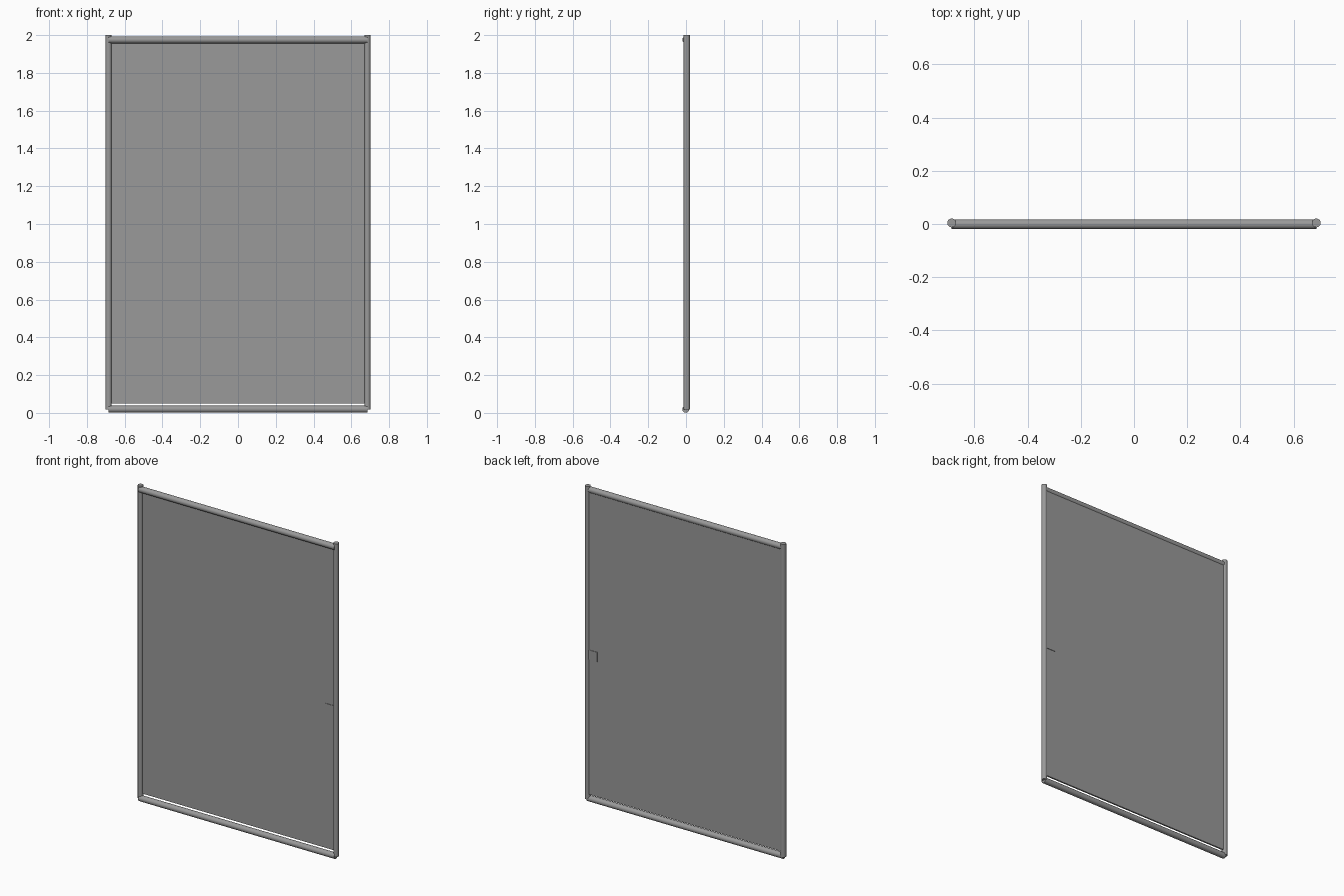
import bpy
from math import pi

cube = bpy.data.objects.get("Cube")
if cube:
    bpy.data.objects.remove(cube, do_unlink=True)

# Single painted metal grey
GREY = (0.32, 0.32, 0.32, 1.0)
metal = bpy.data.materials.new("grey_metal")
metal.use_nodes = True
metal.diffuse_color = GREY
bsdf = next(n for n in metal.node_tree.nodes if n.type == "BSDF_PRINCIPLED")
bsdf.inputs["Base Color"].default_value = GREY


def tube(name, centre, radius, length, along_x=False):
    """Round capped bar, upright or lying along x."""
    bpy.ops.mesh.primitive_cylinder_add(
        vertices=24, radius=radius, depth=length, location=centre,
        rotation=(0, pi / 2 if along_x else 0, 0))
    obj = bpy.context.object
    obj.name = name
    obj.data.materials.append(metal)
    bpy.ops.object.shade_smooth_by_angle()
    return obj


def plate(name, x, y, z):
    """Flat box given by its (min, max) range on each axis."""
    bpy.ops.mesh.primitive_cube_add(
        size=1, location=[(a + b) / 2 for a, b in (x, y, z)])
    obj = bpy.context.object
    obj.name = name
    obj.scale = [b - a for a, b in (x, y, z)]
    bpy.ops.object.transform_apply(location=False, rotation=False, scale=True)
    obj.data.materials.append(metal)
    return obj


# Upright posts
for side, sign in (("left", 1), ("right", -1)):
    tube(side + "_post", (sign * 0.685, 0.004, 1.009), 0.0165, 1.982)

# Horizontal rails, slightly forward of the posts
for name, z in (("top_rail", 1.975), ("bottom_rail", 0.0195)):
    tube(name, (0, -0.001, z), 0.0185, 1.372, along_x=True)

# Sheet filling the frame, with a narrow gap above the bottom rail
plate("panel", (-0.68, 0.68), (0.002, 0.012), (0.05, 1.975))

# Latch plate beside the left post, standing proud on both faces
plate("latch_plate", (0.612, 0.68), (-0.001, 0.015), (0.905, 0.966))
